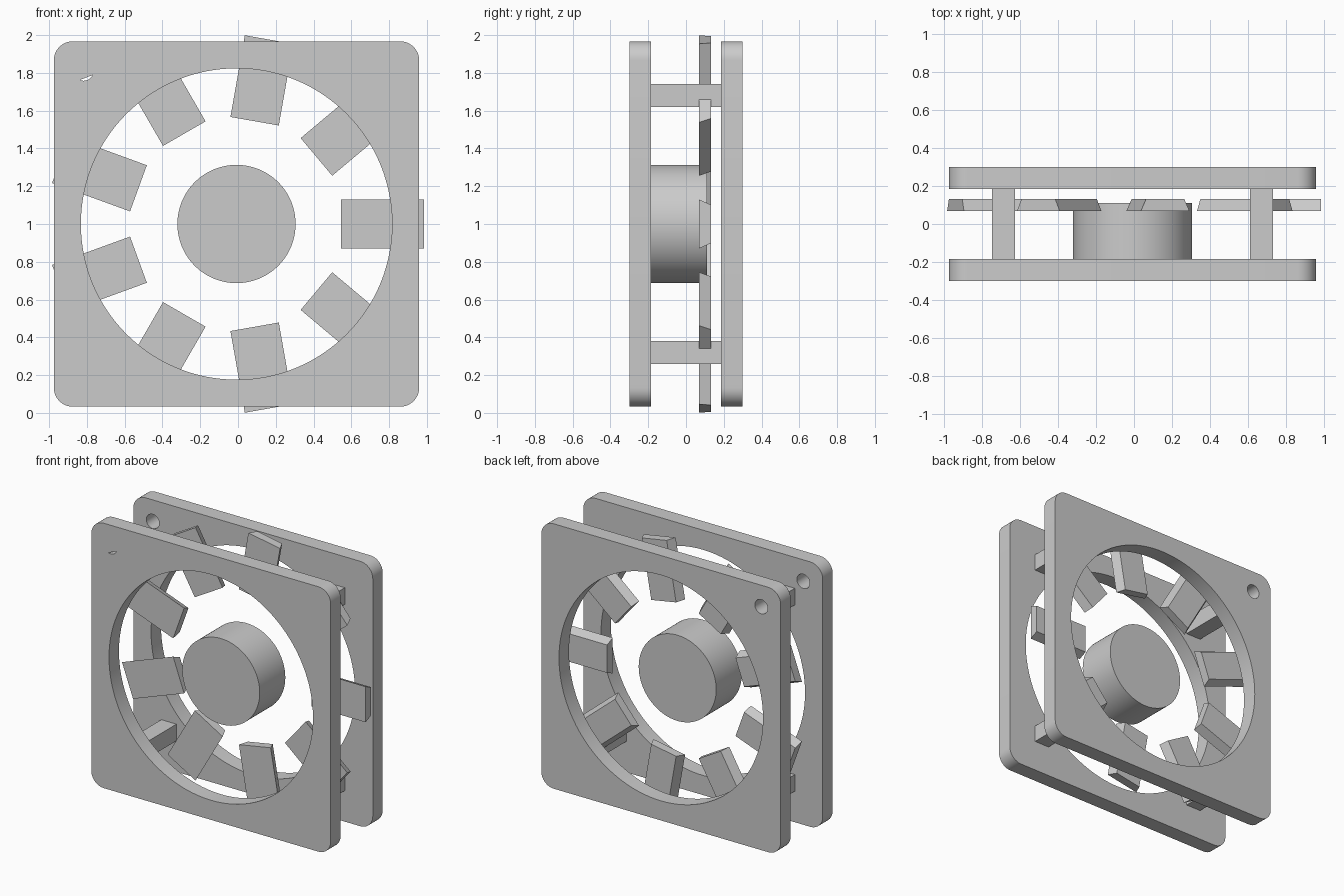
import bpy
import bmesh
from math import cos, sin, radians, pi
from mathutils import Matrix, Vector

cube = bpy.data.objects.get("Cube")
if cube:
    bpy.data.objects.remove(cube, do_unlink=True)

CX, CZ = -0.008, 1.0      # fan axis
HALF = 0.967              # half width of a frame plate
INNER, OUTER = 0.185, 0.30
HOLE, HOLE_R = 0.81, 0.052
parts = []

grey = bpy.data.materials.new("plain grey")
grey.use_nodes = True
grey.diffuse_color = (0.6, 0.6, 0.6, 1)
grey.node_tree.nodes["Principled BSDF"].inputs["Base Color"].default_value = (0.6, 0.6, 0.6, 1)


def arc(x, z, r, start=0, end=360, n=96):
    closed = end - start == 360
    steps = n if closed else n - 1
    return [(x + r * cos(radians(start + (end - start) * i / steps)),
             z + r * sin(radians(start + (end - start) * i / steps))) for i in range(n)]


def rounded_square(h, r):
    pts = []
    for k, (sx, sz) in enumerate([(1, 1), (-1, 1), (-1, -1), (1, -1)]):
        pts += arc(sx * (h - r), sz * (h - r), r, 90 * k, 90 * k + 90, 10)
    return pts


def add_part(name, mesh):
    obj = bpy.data.objects.new(name, mesh)
    mesh.materials.clear()
    mesh.materials.append(grey)
    bpy.context.collection.objects.link(obj)
    parts.append(obj)
    return obj


def slab(name, outlines, y0, y1):
    """Flat outlines around the fan axis, filled and extruded from y0 to y1."""
    curve = bpy.data.curves.new(name, "CURVE")
    curve.dimensions = "2D"
    curve.fill_mode = "BOTH"
    curve.extrude = (y1 - y0) / 2
    for pts in outlines:
        spline = curve.splines.new("POLY")
        spline.points.add(len(pts) - 1)
        for p, (x, z) in zip(spline.points, pts):
            p.co = (x, z, 0, 1)
        spline.use_cyclic_u = True
    temp = bpy.data.objects.new("temp", curve)
    bpy.context.collection.objects.link(temp)
    deps = bpy.context.evaluated_depsgraph_get()
    mesh = bpy.data.meshes.new_from_object(temp.evaluated_get(deps))
    bpy.data.objects.remove(temp, do_unlink=True)
    mesh.transform(Matrix.Translation((CX, (y0 + y1) / 2, CZ)) @ Matrix.Rotation(pi / 2, 4, "X"))
    bm = bmesh.new()
    bm.from_mesh(mesh)
    bmesh.ops.remove_doubles(bm, verts=bm.verts, dist=0.0002)
    bmesh.ops.recalc_face_normals(bm, faces=bm.faces)
    bm.to_mesh(mesh)
    bm.free()
    mesh.name = name
    return add_part(name, mesh)


# Frame plates with the air opening and one screw hole
plate = [rounded_square(HALF, 0.1), arc(0, 0, 0.824, n=128), arc(-HOLE, HOLE, HOLE_R, n=32)]
slab("front_plate", plate, -OUTER, -INNER)
slab("back_plate", plate, INNER, OUTER)

# Thin cover closing most of the front screw hole
slab("screw_hole_cover", [arc(-HOLE, HOLE, HOLE_R, -25, 247, 28)], -OUTER, -OUTER + 0.004)

# Motor hub
slab("hub", [arc(0, 0, 0.313)], -INNER, 0.11)

# Square corner posts
for sx, side in ((1, "left"), (-1, "right")):
    for sz, level in ((1, "upper"), (-1, "lower")):
        x, z, h = sx * 0.68, sz * 0.68, 0.061
        square = [(x - h, z - h), (x + h, z - h), (x + h, z + h), (x - h, z + h)]
        slab(f"{level}_{side}_post", [square], -INNER, INNER)

# Nine blades, narrower toward the back
for i in range(9):
    bm = bmesh.new()
    bmesh.ops.create_cube(bm, size=1)
    for v in bm.verts:
        width = 0.26 if v.co.y < 0 else 0.204
        v.co = Vector((0.772 + v.co.x * 0.439, 0.1 + v.co.y * 0.064, v.co.z * width))
    turn = Matrix.Rotation(-radians(40 * i), 4, "Y")
    bm.transform(Matrix.Translation((CX, 0, CZ)) @ turn)
    mesh = bpy.data.meshes.new(f"blade_{i + 1}")
    bm.to_mesh(mesh)
    bm.free()
    add_part(f"blade_{i + 1}", mesh)

# Smooth the round walls, keep edges sharp
bpy.ops.object.select_all(action="DESELECT")
for obj in parts:
    obj.select_set(True)
bpy.context.view_layer.objects.active = parts[0]
bpy.ops.object.shade_smooth_by_angle(angle=radians(30))
